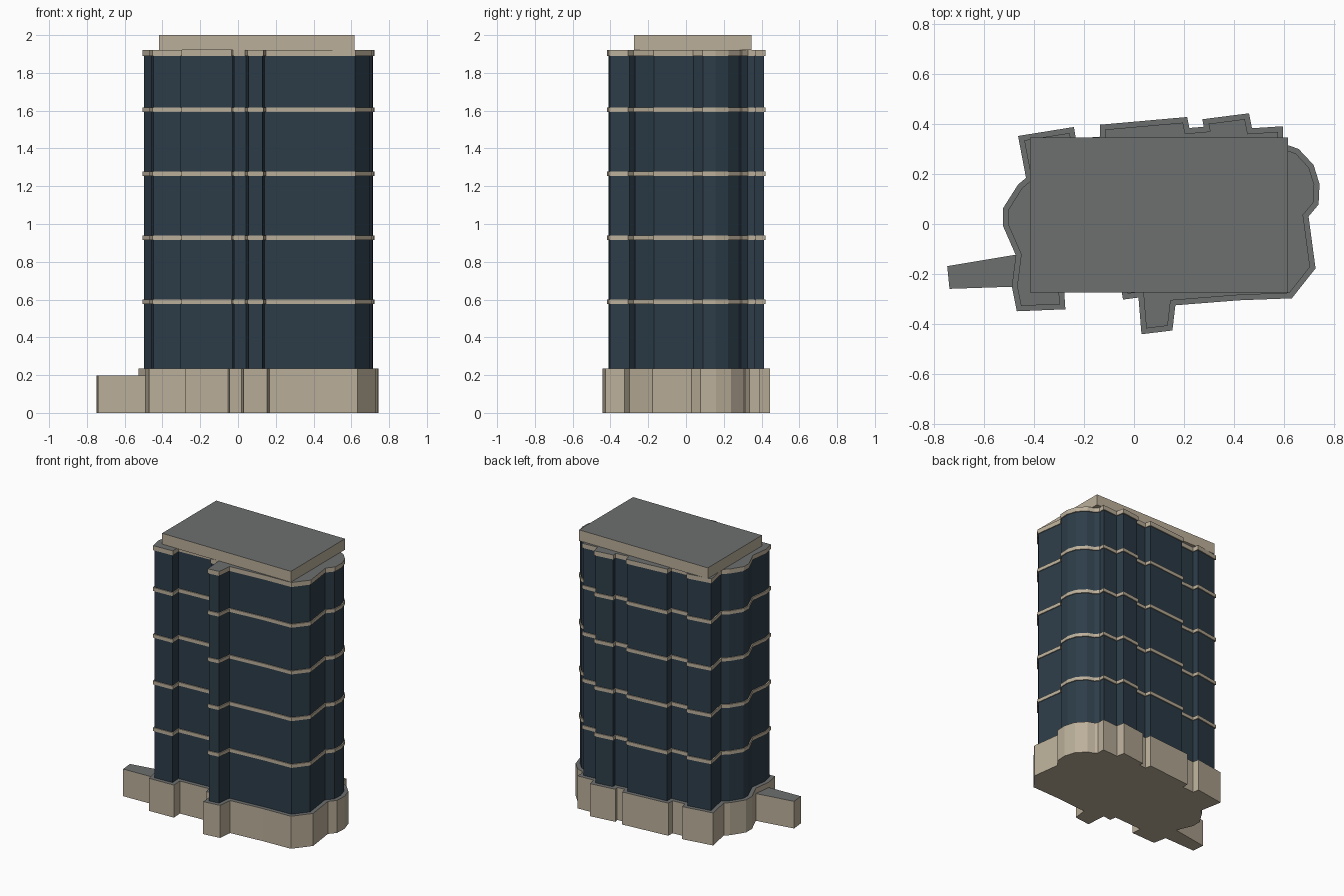
import bpy, bmesh
from mathutils import Vector

if "Cube" in bpy.data.objects:
    bpy.data.objects.remove(bpy.data.objects["Cube"])


def material(name, rgb):
    m = bpy.data.materials.new(name)
    m.diffuse_color = (*rgb, 1)
    m.use_nodes = True
    m.node_tree.nodes["Principled BSDF"].inputs["Base Color"].default_value = m.diffuse_color
    return m


STONE = material("tan stone", (0.50, 0.43, 0.325))
GLASS = material("dark blue glass", (0.026, 0.046, 0.066))
ROOF = material("grey roof", (0.155, 0.163, 0.163))

# Footprint of the podium, counter-clockwise from the front left corner
PLAN = [
    (-0.470, -0.350), (-0.275, -0.342), (-0.280, -0.268), (-0.052, -0.255),
    (-0.044, -0.303), (0.018, -0.295), (0.030, -0.442), (0.154, -0.427),
    (0.166, -0.326), (0.420, -0.306), (0.633, -0.298), (0.728, -0.178),
    (0.700, 0.030), (0.740, 0.078), (0.744, 0.160), (0.720, 0.237),
    (0.660, 0.301), (0.612, 0.318), (0.598, 0.335), (0.598, 0.392),
    (0.473, 0.384), (0.461, 0.444), (0.274, 0.420), (0.280, 0.390),
    (0.222, 0.385), (0.213, 0.429), (-0.137, 0.398), (-0.137, 0.350),
    (-0.233, 0.343), (-0.241, 0.389), (-0.465, 0.353), (-0.433, 0.185),
    (-0.465, 0.158), (-0.526, 0.062), (-0.526, -0.006), (-0.474, -0.125),
    (-0.490, -0.250),
]


def inset(points, d):
    """Move every wall of a closed outline inwards by d."""
    out, n = [], len(points)
    for i in range(n):
        a, b, c = (Vector(points[(i + k) % n]) for k in (-1, 0, 1))
        u, v = (b - a).normalized(), (c - b).normalized()
        n1, n2 = Vector((-u.y, u.x)), Vector((-v.y, v.x))
        out.append(tuple(b + (n1 + n2) * (d / (1 + n1.dot(n2)))))
    return out


def prism(name, points, z0, z1, side, top=None):
    """Extrude an outline; the upward face may have its own colour."""
    bm = bmesh.new()
    low = [bm.verts.new((x, y, z0)) for x, y in points]
    high = [bm.verts.new((x, y, z1)) for x, y in points]
    n = len(points)
    for i in range(n):
        j = (i + 1) % n
        bm.faces.new((low[i], low[j], high[j], high[i]))
    bm.faces.new(low[::-1])
    bm.faces.new(high).material_index = 1 if top else 0
    me = bpy.data.meshes.new(name)
    bm.to_mesh(me)
    bm.free()
    me.materials.append(side)
    if top:
        me.materials.append(top)
    ob = bpy.data.objects.new(name, me)
    bpy.context.collection.objects.link(ob)
    return ob


# Podium and low side wing
prism("podium", PLAN, 0, 0.236, STONE, ROOF)
prism("side_wing", [(-0.740, -0.260), (-0.470, -0.251), (-0.455, -0.120), (-0.749, -0.169)],
      0, 0.197, STONE, ROOF)

# Glass tower with stone floor bands
prism("glass_tower", inset(PLAN, 0.028), 0.23, 1.9, GLASS)
band_plan = inset(PLAN, 0.021)
for i in range(4):
    z = 0.576 + 0.339 * i
    prism(f"floor_band_{i + 1}", band_plan, z, z + 0.025, STONE)

# Parapet cap and rooftop block
prism("roof_cap", band_plan, 1.889, 1.922, STONE, ROOF)
prism("rooftop_block", [(-0.418, -0.274), (0.617, -0.274), (0.617, 0.347), (-0.418, 0.347)],
      1.920, 2.0, STONE, ROOF)
